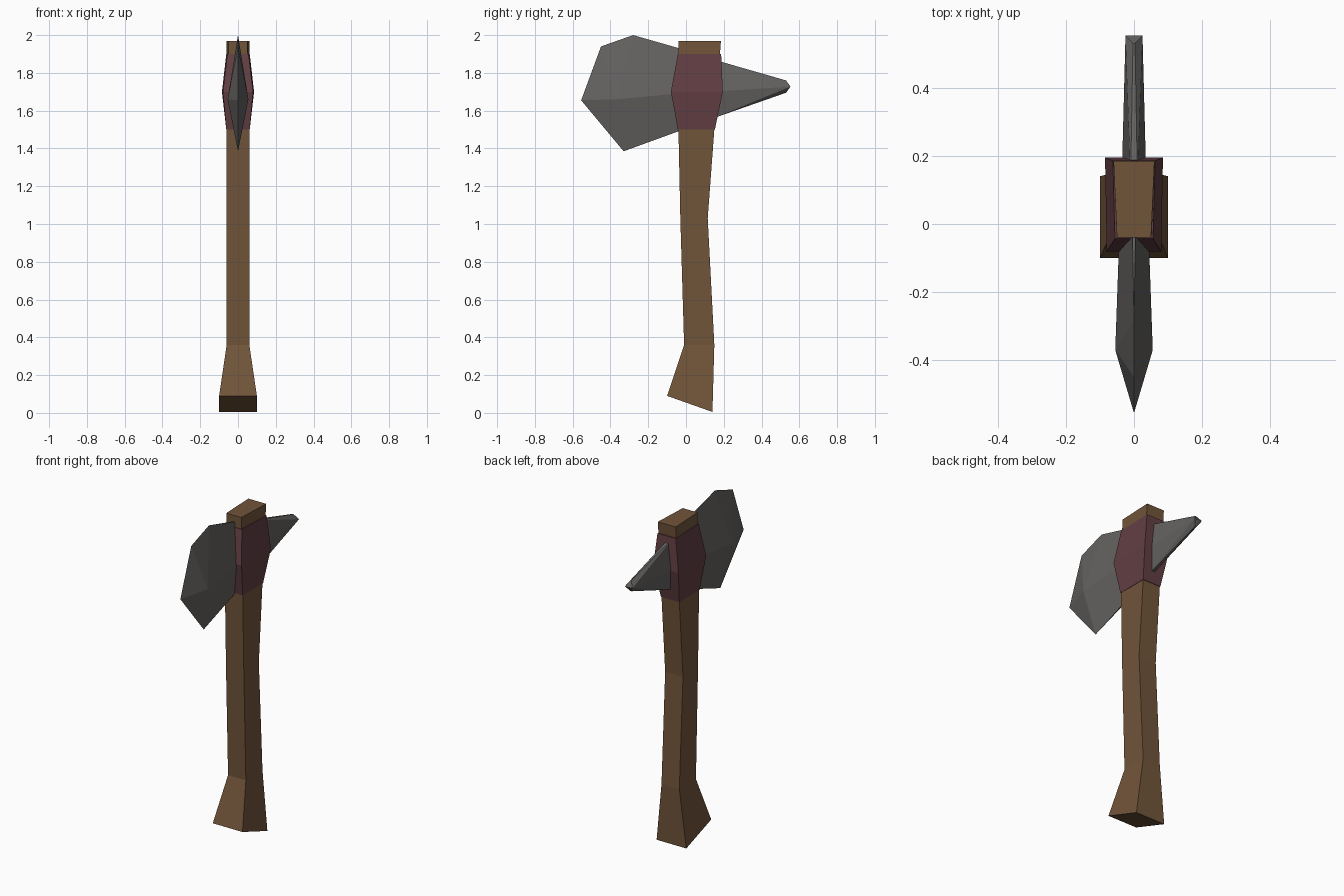
import bpy
import bmesh

cube = bpy.data.objects.get("Cube")
if cube:
    bpy.data.objects.remove(cube, do_unlink=True)


def material(name, rgb):
    mat = bpy.data.materials.new(name)
    mat.use_nodes = True
    color = (*rgb, 1)
    mat.diffuse_color = color
    mat.node_tree.nodes["Principled BSDF"].inputs["Base Color"].default_value = color
    return mat


wood = material("brown wood", (0.165, 0.09, 0.042))
leather = material("dark red leather", (0.125, 0.05, 0.058))
stone = material("grey stone", (0.13, 0.125, 0.12))


def finish(name, bm, mat):
    bmesh.ops.recalc_face_normals(bm, faces=bm.faces)
    mesh = bpy.data.meshes.new(name)
    bm.to_mesh(mesh)
    bm.free()
    mesh.materials.append(mat)
    obj = bpy.data.objects.new(name, mesh)
    bpy.context.collection.objects.link(obj)
    return obj


def square_loft(name, sections, mat):
    """Each section: front y, front z, back y, back z, front and back half width."""
    bm = bmesh.new()
    rings = []
    for fy, fz, by, bz, fw, bw in sections:
        corners = ((-fw, fy, fz), (fw, fy, fz), (bw, by, bz), (-bw, by, bz))
        rings.append([bm.verts.new(c) for c in corners])
    for low, high in zip(rings, rings[1:]):
        for i in range(4):
            j = (i + 1) % 4
            bm.faces.new((low[i], low[j], high[j], high[i]))
    bm.faces.new(rings[0])
    bm.faces.new(rings[-1])
    return finish(name, bm, mat)


def ridged_hull(name, outline, ridge, mat):
    """Outline of (half width, y, z) and side ridge points, mirrored in x."""
    bm = bmesh.new()
    for w, y, z in outline + ridge:
        for x in {-w, w}:
            bm.verts.new((x, y, z))
    bmesh.ops.convex_hull(bm, input=bm.verts)
    return finish(name, bm, mat)


# Bent wooden handle with a flared, slanted foot
square_loft("handle", [
    (-0.10, 0.09, 0.14, 0.005, 0.10, 0.10),
    (-0.01, 0.36, 0.15, 0.36, 0.06, 0.06),
    (-0.03, 1.03, 0.115, 1.03, 0.06, 0.06),
    (-0.04, 1.50, 0.15, 1.50, 0.06, 0.06),
    (-0.04, 1.97, 0.185, 1.97, 0.05, 0.06),
], wood)

# Leather binding bulging around the head
square_loft("binding", [
    (-0.043, 1.50, 0.153, 1.50, 0.062, 0.062),
    (-0.08, 1.70, 0.195, 1.70, 0.08, 0.085),
    (-0.043, 1.90, 0.186, 1.90, 0.056, 0.062),
], leather)

# Broad chipped blade at the front
ridged_hull("blade", [
    (0.005, 0, 1.92), (0, -0.28, 2.0), (0, -0.45, 1.94),
    (0, -0.555, 1.655), (0, -0.33, 1.385), (0.005, 0, 1.505),
], [(0.055, -0.37, 1.66), (0.042, 0, 1.695)], stone)

# Tapering spike at the back
ridged_hull("spike", [
    (0.01, 0.13, 1.875), (0.003, 0.53, 1.76),
    (0.003, 0.53, 1.695), (0.01, 0.13, 1.555),
], [(0.036, 0.13, 1.70), (0.025, 0.553, 1.727)], stone)
